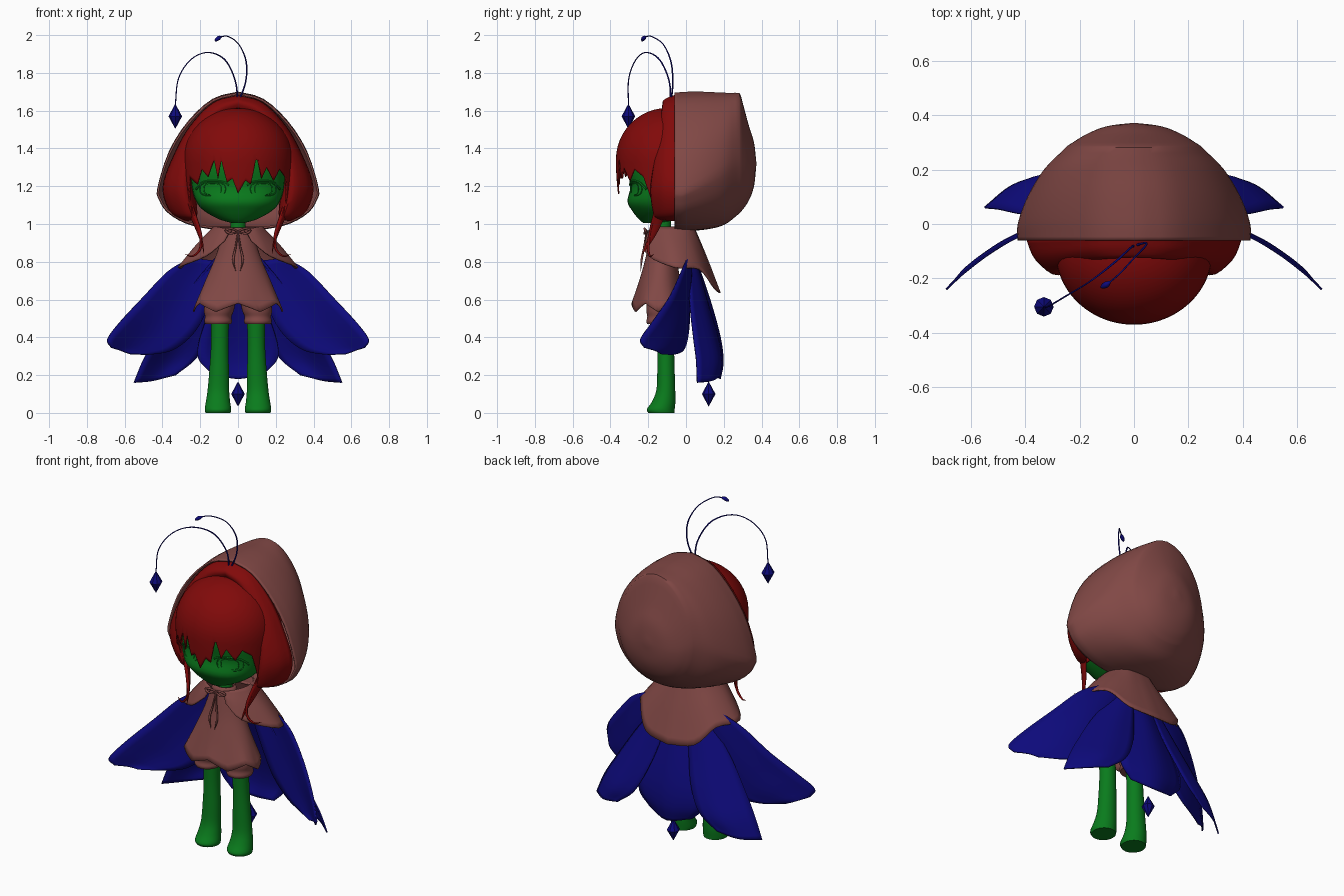
import bpy, bmesh
from math import sin, cos, pi, radians, copysign
from mathutils import Vector

if "Cube" in bpy.data.objects:
    bpy.data.objects.remove(bpy.data.objects["Cube"])


def material(name, rgb):
    m = bpy.data.materials.new(name)
    m.diffuse_color = (*rgb, 1)
    m.use_nodes = True
    m.node_tree.nodes["Principled BSDF"].inputs["Base Color"].default_value = m.diffuse_color
    return m


CLOTH = material("brown_cloth", (0.22, 0.065, 0.06))
HAIR = material("red_hair", (0.22, 0.003, 0.003))
SKIN = material("green_skin", (0.003, 0.2, 0.012))
PETAL = material("blue_petal", (0.004, 0.003, 0.2))


def spline(pts, n):
    """Catmull-Rom through tuples of any size, n steps per span."""
    p = [tuple(a) for a in pts]
    p = [tuple(2 * a - b for a, b in zip(p[0], p[1]))] + p + [tuple(2 * a - b for a, b in zip(p[-1], p[-2]))]
    out = []
    for i in range(1, len(p) - 2):
        for k in range(n):
            t = k / n
            out.append(tuple(0.5 * (2 * b + (c - a) * t + (2 * a - 5 * b + 4 * c - d) * t * t
                                    + (3 * b - a - 3 * c + d) * t ** 3)
                             for a, b, c, d in zip(*p[i - 1:i + 3])))
    return out + [p[-2]]


def loft(name, rows, mat, closed=True, caps=False, thick=0, mirror=False, angle=50):
    bm = bmesh.new()
    vs = [[bm.verts.new(c) for c in r] for r in rows]
    m = len(rows[0])
    for a, b in zip(vs, vs[1:]):
        for j in range(m if closed else m - 1):
            k = (j + 1) % m
            bm.faces.new((a[j], a[k], b[k], b[j]))
    if caps:
        bm.faces.new(vs[0])
        bm.faces.new(vs[-1])
    bmesh.ops.remove_doubles(bm, verts=bm.verts, dist=1e-5)
    bmesh.ops.recalc_face_normals(bm, faces=bm.faces)
    me = bpy.data.meshes.new(name)
    bm.to_mesh(me)
    bm.free()
    ob = bpy.data.objects.new(name, me)
    bpy.context.collection.objects.link(ob)
    me.materials.append(mat)
    bpy.ops.object.select_all(action='DESELECT')
    ob.select_set(True)
    bpy.context.view_layer.objects.active = ob
    bpy.ops.object.shade_smooth_by_angle(angle=radians(angle))
    if mirror:
        ob.modifiers.new("mirror", 'MIRROR')
    if thick:
        s = ob.modifiers.new("thickness", 'SOLIDIFY')
        s.thickness, s.offset = thick, 0
    return ob


def ring(z, cx, w, yf, yb, n=32, e=2.0):
    f = lambda v: copysign(abs(v) ** (2 / e), v)
    return [(cx + w * f(sin(a)), (yf + yb) / 2 - (yb - yf) / 2 * f(cos(a)), z)
            for a in (2 * pi * i / n for i in range(n))]


def rings(name, keys, mat, e=2.0, **kw):
    return loft(name, [ring(*k, e=e) for k in spline(keys, 4)], mat, caps=True, **kw)


def tube(name, pts, mat, mirror=False, n=8, flat=1.0):
    """Tapered tube; points are x, y, z, radius."""
    p = spline(pts, 6)
    nrm, rows = Vector((0.3, 1, 0.2)), []
    for i, q in enumerate(p):
        t = (Vector(p[min(i + 1, len(p) - 1)][:3]) - Vector(p[max(i - 1, 0)][:3])).normalized()
        nrm = (nrm - t * nrm.dot(t)).normalized()
        b = t.cross(nrm)
        r = max(q[3], 0.001)
        rows.append([Vector(q[:3]) + r * (nrm * cos(2 * pi * j / n) + b * flat * sin(2 * pi * j / n))
                     for j in range(n)])
    return loft(name, rows, mat, caps=True, mirror=mirror)


def patch(name, rows, mat, thick=0.008, mirror=False):
    """Smooth sheet through a coarse grid of points."""
    cols = [spline(c, 5) for c in zip(*rows)]
    return loft(name, [spline(r, 4) for r in zip(*cols)], mat, closed=False, thick=thick, mirror=mirror)


# Hood: egg-shaped section turning rounder as it sweeps back to a peaked crown
half = spline([(0, 1), (.32, .945), (.63, .775), (.86, .56), (1, .3), (.98, .22), (.88, .13), (.65, .05), (.35, .01),
               (0, 0)], 3)
N = len(half) - 1


def hood_ring(y, w, t, b):
    s = min(.65, max(0, (y + .02) * 2.6))
    pts = [(w * ((1 - s) * u + s * sin(pi * i / N)), y, b + (t - b) * ((1 - s) * v + s * (.5 + .5 * cos(pi * i / N))))
           for i, (u, v) in enumerate(half)]
    return pts + [(-x, y, z) for x, y, z in pts[-2:0:-1]]


keys = spline([(-.06, .42, 1.69, .975), (0, .42, 1.695, .97), (.1, .385, 1.695, .975), (.2, .325, 1.69, 1.0),
               (.28, .245, 1.69, 1.06)], 4)
keys += spline([(.285, .24, 1.68, 1.065), (.325, .175, 1.53, 1.12), (.355, .1, 1.43, 1.2), (.368, 0, 1.32, 1.32)], 4)
loft("hood", [hood_ring(*k) for k in keys], CLOTH, thick=0.01)

# Head and neck
face = [(1.005, 0, .03, -.225, -.12), (1.025, 0, .1, -.25, -.06), (1.07, 0, .18, -.285, 0), (1.12, 0, .222, -.31, .02),
        (1.2, 0, .245, -.295, .04), (1.3, 0, .25, -.315, .06), (1.42, 0, .23, -.31, .06), (1.5, 0, .15, -.25, .02)]
rings("head", face, SKIN, e=2.2)
rings("neck", [(.9, 0, .04, -.16, -.08), (1.06, 0, .04, -.16, -.08)], SKIN)


# Eyes: raised rim, iris and upper lash laid on the face
def on_face(x, z):
    return -.13 - .166 * (1 - (abs(x) / .245) ** 2.2) ** (1 / 2.2) - .002


def face_line(name, xz, r):
    tube(name, [(x, on_face(x, z), z, r) for x, z in xz], SKIN, mirror=True, n=6)


def eye_loop(w, h):
    f = lambda v: copysign(abs(v) ** .7, v)
    return [(.135 + w * f(cos(a)), 1.185 + h * f(sin(a))) for a in (2 * pi * i / 16 for i in range(17))]


face_line("eye_rim", eye_loop(.068, .035), .003)
face_line("iris", eye_loop(.046, .03), .002)
face_line("upper_lash", [(.05, 1.205), (.08, 1.222), (.14, 1.228), (.19, 1.218), (.222, 1.185)], .006)
face_line("eyelid_crease", [(.07, 1.243), (.13, 1.252), (.19, 1.238)], .003)

# Fringe: cap with a jagged lower edge of narrow pointed strands
tips = [(-105, 1.1), (-76, 1.06), (-64, 1.25), (-50, 1.21), (-42, 1.29), (-34, 1.25), (-26, 1.34), (-22, 1.24),
        (-18, 1.34), (-12, 1.22), (-6, 1.24), (0, 1.16), (8, 1.23), (14, 1.21), (20, 1.36), (26, 1.24), (32, 1.3),
        (42, 1.23), (50, 1.29), (62, 1.25), (76, 1.06), (105, 1.1)]


def fringe_column(deg):
    (a, za), (b, zb) = next((p, q) for p, q in zip(tips, tips[1:]) if p[0] <= deg <= q[0])
    low = za + (zb - za) * (deg - a) / (b - a)
    col = []
    for i in range(19):
        t = min(i / 12, 1) * pi / 2
        q = max(i - 12, 0) / 6
        z = 1.34 + .27 * cos(t) - q * (1.34 - low)
        r = sin(t) * (1 - .1 * ((1.34 - z) / .28) ** 2 if q else 1)
        col.append((.285 * r * sin(radians(deg)), -.1 - .267 * r * cos(radians(deg)), z))
    return col


loft("fringe", [fringe_column(d) for d in range(-104, 105, 2)], HAIR, closed=False, thick=0.008)
rings("scalp_hair", [(1.35 - .25 * cos(a), 0, .26 * sin(a) + .003, -.02 - .22 * sin(a), -.019 + .22 * sin(a))
                     for a in (pi * i / 8 for i in range(9))], HAIR)

# Hair framing the hood opening, with side locks
patch("side_hair", [
    [(0, -.055, 1.68), (0, -.09, 1.668), (0, -.12, 1.645), (0, -.1, 1.6)],
    [(.13, -.05, 1.64), (.13, -.095, 1.625), (.11, -.125, 1.6), (.1, -.1, 1.55)],
    [(.25, -.05, 1.52), (.24, -.11, 1.5), (.21, -.14, 1.47), (.2, -.1, 1.45)],
    [(.335, -.05, 1.37), (.32, -.12, 1.35), (.27, -.165, 1.33), (.24, -.1, 1.33)],
    [(.395, -.05, 1.2), (.36, -.13, 1.19), (.28, -.185, 1.18), (.23, -.1, 1.2)],
    [(.36, -.05, 1.07), (.32, -.12, 1.06), (.25, -.17, 1.06), (.22, -.1, 1.08)],
    [(.28, -.06, 1.02), (.26, -.1, 1.02), (.23, -.15, 1.03), (.22, -.1, 1.04)]], HAIR, mirror=True)
tube("side_lock", [(.28, -.12, 1.3, .05), (.265, -.13, 1.12, .042), (.22, -.16, .99, .024), (.19, -.2, .9, .012),
                   (.18, -.23, .84, .001)], HAIR, mirror=True, flat=.4)
tube("curled_strand", [(.25, -.15, 1.1, .012), (.2, -.19, .95, .009), (.2, -.2, .87, .007), (.24, -.19, .83, .005),
                       (.28, -.17, .84, .001)], HAIR, mirror=True)

# Dress with sharply pointed hem
dress = []
for z, w, yf, yb in spline([(.98, .06, -.18, -.08), (.9, .09, -.195, -.06), (.8, .125, -.215, -.05),
                            (.68, .18, -.25, -.03), (.58, .235, -.285, -.01)], 4):
    t = max(0, (.75 - z) / .17) ** 2
    dress.append([(x, y, zz - t * .045 * (1 - abs(i % 10 - 5) / 5))
                  for i, (x, y, zz) in enumerate(ring(z, 0, w, yf, yb, n=60))])
loft("dress", dress, CLOTH, thick=0.008)

# Shorts and legs
rings("shorts", [(.47, .105, .068, -.205, -.06), (.485, .105, .074, -.21, -.055), (.51, .105, .07, -.205, -.06),
                 (.55, .1, .08, -.21, -.05), (.65, .085, .08, -.2, -.05)], CLOTH, mirror=True)
rings("leg", [(0, .106, .066, -.2, -.062), (.02, .106, .07, -.207, -.06), (.06, .106, .064, -.18, -.056),
              (.12, .104, .057, -.157, -.057), (.22, .1, .052, -.152, -.06), (.36, .097, .046, -.152, -.064),
              (.5, .095, .048, -.16, -.07)], SKIN, mirror=True)

# Capelet: open at the front, pointed at shoulders and back
neck = [(.03, -.195, .965), (.09, -.17, .98), (.125, -.1, .985), (.115, -.02, .985), (.07, .03, .985), (0, .04, .985)]
hem = [(.07, -.215, .91), (.17, -.2, .83), (.315, -.06, .77), (.25, .07, .76), (.16, .15, .66), (0, .18, .635)]
mid = [tuple((a + b) / 2 * s for a, b, s in zip(p, q, (1, 1, 1.01))) for p, q in zip(neck, hem)]
patch("capelet", [neck, mid, hem], CLOTH, mirror=True)

# Neck bow
tube("bow_loop", [(0, -.205, .96, .005), (.035, -.22, .975, .006), (.065, -.215, .965, .006), (.04, -.22, .95, .006),
                  (0, -.21, .957, .004)], CLOTH, mirror=True)
tube("bow_tail", [(0, -.21, .96, .004), (.012, -.222, .88, .005), (.025, -.235, .81, .006), (.012, -.24, .75, .001)],
     CLOTH, mirror=True)

# Petal tails: outer pair curls forward, inner pair and centre hang behind
curl = lambda x: .02 - .26 * max(0, (x - .1) / .59) ** 2.3
outer = []
for (ax, az), (bx, bz) in [((.25, .82), (.06, .8)), ((.37, .75), (.14, .6)), ((.5, .615), (.22, .44)),
                           ((.625, .48), (.33, .34)), ((.69, .39), (.45, .31)), ((.67, .345), (.57, .312))]:
    mx, mz = (ax + bx) / 2, (az + bz) / 2
    outer.append([(ax, curl(ax), az), (mx, curl(mx) + .012, mz), (bx, curl(bx), bz)])
patch("outer_petal", outer, PETAL, mirror=True)
patch("inner_petal", [
    [(.12, .02, .82), (.09, .04, .82), (.05, .05, .82)],
    [(.30, .02, .60), (.2, .09, .60), (.1, .115, .58)],
    [(.43, .04, .40), (.30, .14, .40), (.15, .165, .42)],
    [(.50, .055, .28), (.37, .165, .27), (.22, .19, .29)],
    [(.55, .06, .16), (.45, .14, .17), (.33, .18, .2)]], PETAL, mirror=True)
patch("centre_petal", [[(-w, y, z + d), (0, y + b, z), (w, y, z + d)] for w, y, b, z, d in
                       [(.06, .04, .01, .82, 0), (.13, .09, .035, .6, 0), (.2, .13, .05, .4, 0),
                        (.21, .14, .055, .27, .02), (.14, .14, .04, .18, .03)]], PETAL)

# Antennae
tube("bud_antenna", [(0, -.08, 1.64, .005), (.04, -.07, 1.75, .004), (.043, -.08, 1.86, .004), (.005, -.12, 1.95, .003),
                     (-.05, -.18, 1.992, .003), (-.09, -.215, 1.992, .003)], PETAL)
tube("antenna_bud", [(-.085, -.21, 1.992, .002), (-.1, -.222, 1.986, .011), (-.115, -.23, 1.975, .009),
                     (-.122, -.235, 1.968, .001)], PETAL)
tube("pendant_antenna", [(0, -.08, 1.64, .005), (-.015, -.09, 1.76, .004), (-.07, -.14, 1.87, .004),
                         (-.16, -.21, 1.908, .003), (-.25, -.265, 1.87, .003), (-.315, -.303, 1.77, .003),
                         (-.332, -.305, 1.63, .003)], PETAL)


# Faceted diamond pendants
def diamond(name, x, y, z):
    loft(name, [ring(z + dz, x, r, y - r, y + r, n=8) for dz, r in ((-.065, .001), (0, .036), (.065, .001))],
         PETAL, caps=True, angle=10)


diamond("antenna_pendant", -.332, -.305, 1.57)
diamond("tail_pendant", 0, .12, .1)
